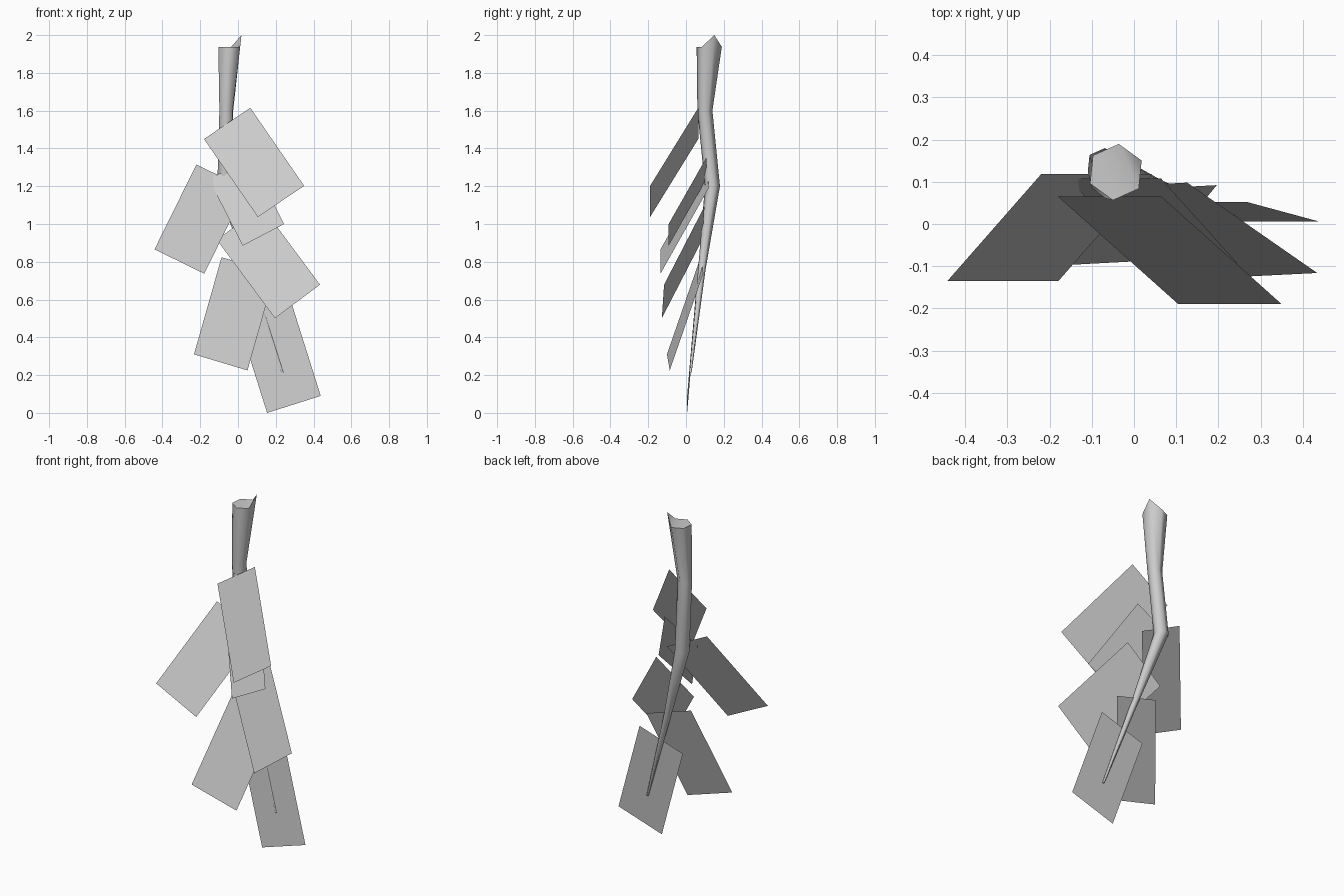
import bpy, bmesh, math
from mathutils import Vector

if "Cube" in bpy.data.objects:
    bpy.data.objects.remove(bpy.data.objects["Cube"])


def make_object(name, bm):
    mesh = bpy.data.meshes.new(name)
    bm.to_mesh(mesh)
    bm.free()
    obj = bpy.data.objects.new(name, mesh)
    bpy.context.collection.objects.link(obj)
    return obj


# Stem: tapering six-sided tube swept through centre points (x, y, z, radius)
SIDES = 6
path = [(-0.043, 0.123, 1.938, 0.067),
        (-0.062, 0.100, 1.60, 0.040),
        (-0.073, 0.140, 1.20, 0.040),
        (0.062, 0.084, 0.76, 0.020),
        (0.235, 0.024, 0.215, 0.006)]
bm = bmesh.new()
rings = []
for x, y, z, r in path:
    angles = [math.radians(24 + 360 / SIDES * i) for i in range(SIDES)]
    rings.append([bm.verts.new((x + r * math.cos(a), y + r * math.sin(a), z)) for a in angles])
for upper, lower in zip(rings, rings[1:]):
    for i in range(SIDES):
        j = (i + 1) % SIDES
        bm.faces.new((upper[i], lower[i], lower[j], upper[j])).smooth = True
bm.faces.new(rings[0])
bm.faces.new(rings[-1][::-1])
# Broken splinter at the top end
rings[0][0].co.z = 2.0
bmesh.ops.triangulate(bm, faces=[f for f in bm.faces if len(f.verts) > 4])
bmesh.ops.recalc_face_normals(bm, faces=bm.faces)
stem = make_object("stem", bm)
bpy.context.view_layer.objects.active = stem
stem.select_set(True)
bpy.ops.object.shade_smooth_by_angle(angle=math.radians(65))

# Leaf cards: upper left corner, vector across, vector down
leaves = [
    ((-0.18, 0.065, 1.45), (0.245, 0, 0.165), (0.285, -0.255, -0.413)),
    ((-0.22, 0.118, 1.315), (0.263, 0, -0.129), (-0.222, -0.253, -0.449)),
    ((-0.155, 0.108, 1.237), (0.219, 0, 0.115), (0.18, -0.20, -0.352)),
    ((-0.112, 0.086, 0.916), (0.238, 0.012, 0.178), (0.308, -0.214, -0.415)),
    ((-0.087, 0.077, 0.824), (0.283, 0.015, -0.085), (-0.146, -0.178, -0.514)),
    ((-0.016, 0.052, 0.540), (0.284, 0, 0.09), (0.17, -0.046, -0.540)),
]
for n, (corner, across, down) in enumerate(leaves, 1):
    c, a, d = Vector(corner), Vector(across), Vector(down)
    bm = bmesh.new()
    bm.faces.new([bm.verts.new(p) for p in (c, c + d, c + d + a, c + a)])
    make_object(f"leaf_{n}", bm)
